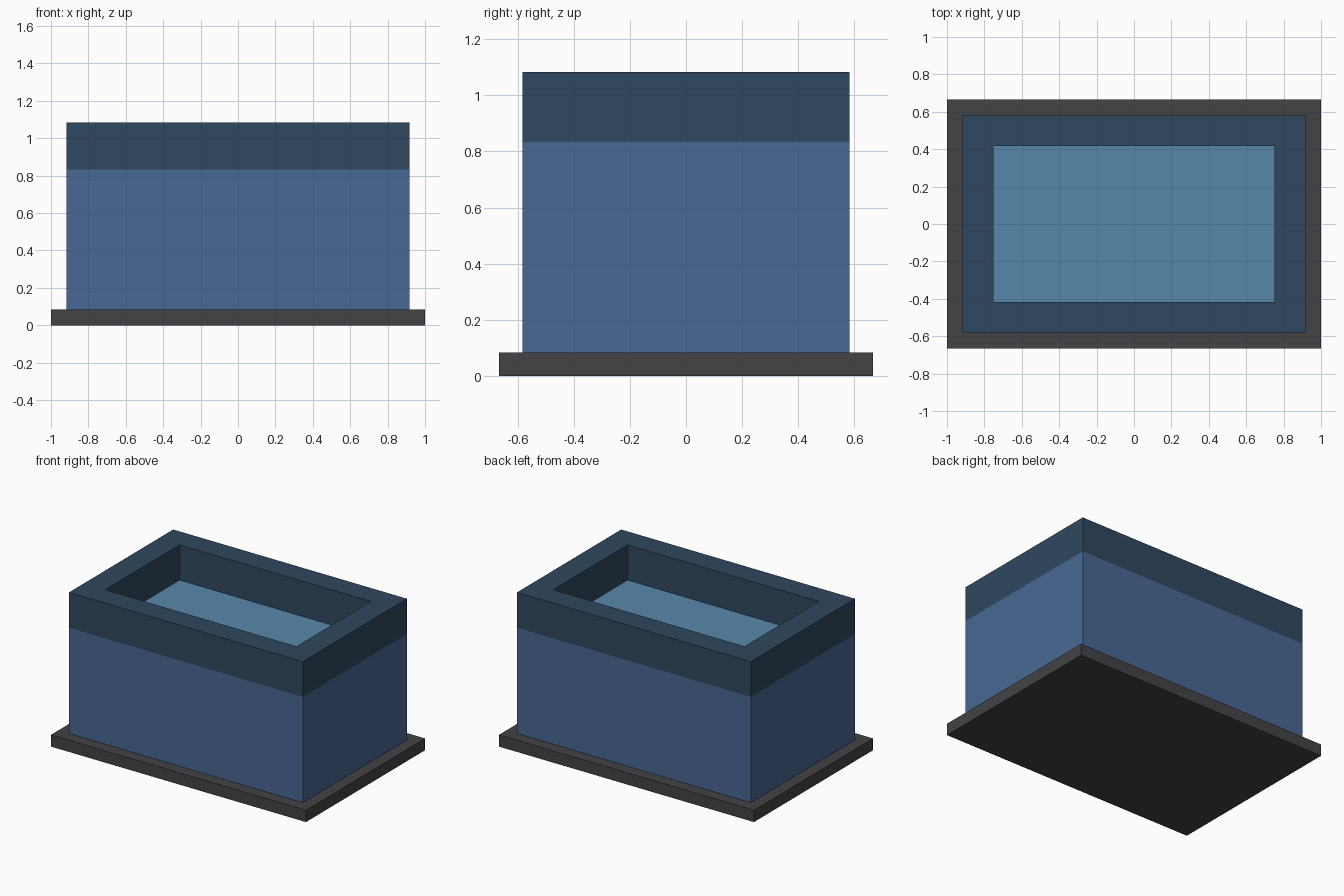
import bpy
import bmesh

cube = bpy.data.objects.get("Cube")
if cube:
    bpy.data.objects.remove(cube, do_unlink=True)


def material(name, rgb):
    """Flat material from 0-255 sRGB values, stored as linear."""
    lin = [((c / 255 + 0.055) / 1.055) ** 2.4 for c in rgb] + [1.0]
    mat = bpy.data.materials.new(name)
    mat.use_nodes = True
    mat.diffuse_color = lin
    mat.node_tree.nodes["Principled BSDF"].inputs["Base Color"].default_value = lin
    return mat


def finish(name, bm, mats):
    bmesh.ops.recalc_face_normals(bm, faces=bm.faces)
    mesh = bpy.data.meshes.new(name)
    bm.to_mesh(mesh)
    bm.free()
    for mat in mats:
        mesh.materials.append(mat)
    obj = bpy.data.objects.new(name, mesh)
    bpy.context.collection.objects.link(obj)
    return obj


def box(name, width, depth, z0, z1, mats):
    """Box centred on the z axis; a second material colours its top."""
    bm = bmesh.new()
    bmesh.ops.create_cube(bm, size=1)
    bmesh.ops.scale(bm, vec=(width, depth, z1 - z0), verts=bm.verts)
    bmesh.ops.translate(bm, vec=(0, 0, (z0 + z1) / 2), verts=bm.verts)
    if len(mats) > 1:
        for f in bm.faces:
            f.material_index = int(f.normal.z > 0.5)
    return finish(name, bm, mats)


def frame(name, width, depth, wall, z0, z1, mats):
    """Rectangular ring with open middle, joined from four loops."""
    bm = bmesh.new()
    loops = []
    for inset, z in ((0, z0), (0, z1), (wall, z1), (wall, z0)):
        x, y = width / 2 - inset, depth / 2 - inset
        loops.append([bm.verts.new((sx * x, sy * y, z))
                      for sx, sy in ((-1, -1), (1, -1), (1, 1), (-1, 1))])
    for i in range(4):
        a, b = loops[i], loops[(i + 1) % 4]
        for j in range(4):
            k = (j + 1) % 4
            bm.faces.new((a[j], a[k], b[k], b[j]))
    return finish(name, bm, mats)


charcoal = material("charcoal", (67, 66, 70))
wall_blue = material("wall blue", (72, 104, 148))
dark_blue = material("dark slate blue", (47, 72, 95))
light_blue = material("light roof blue", (87, 137, 172))

BASE_TOP, ROOF, TOP = 0.0833, 0.8333, 1.0833

# Ground slab, walls with a light roof deck, and the raised rim around it
box("base_slab", 2.0, 1.3333, 0, BASE_TOP, [charcoal])
box("walls_and_roof_deck", 1.8333, 1.1667, BASE_TOP, ROOF, [wall_blue, light_blue])
frame("roof_parapet", 1.8333, 1.1667, 0.1667, ROOF, TOP, [dark_blue])
